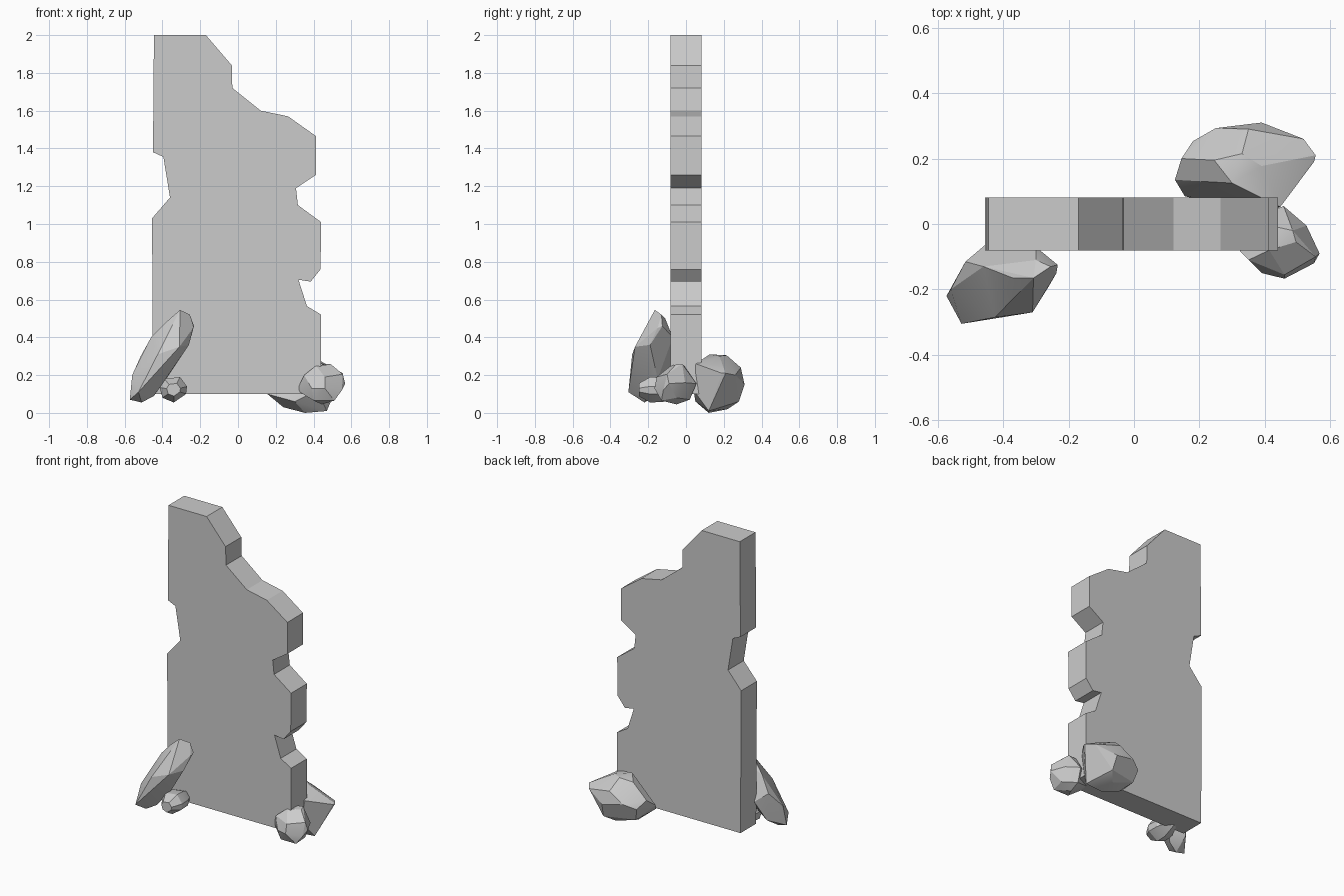
import bpy, bmesh, math


def finish(bm, name, smooth=False):
    bmesh.ops.recalc_face_normals(bm, faces=bm.faces[:])
    mesh = bpy.data.meshes.new(name)
    bm.to_mesh(mesh)
    bm.free()
    ob = bpy.data.objects.new(name, mesh)
    bpy.context.collection.objects.link(ob)
    if smooth:
        bpy.ops.object.select_all(action='DESELECT')
        ob.select_set(True)
        bpy.context.view_layer.objects.active = ob
        bpy.ops.object.shade_smooth_by_angle(angle=math.radians(22))
    return ob


def slab(name, outline, half):
    bm = bmesh.new()
    face = bm.faces.new([bm.verts.new((x, -half, z)) for x, z in outline])
    ext = bmesh.ops.extrude_face_region(bm, geom=[face])
    moved = [v for v in ext["geom"] if isinstance(v, bmesh.types.BMVert)]
    bmesh.ops.translate(bm, verts=moved, vec=(0, 2 * half, 0))
    return finish(bm, name)


def rock(name, corners):
    # faceted boulder: hull of its corners, nearly flat facets merged
    bm = bmesh.new()
    for c in corners:
        bm.verts.new(c)
    hull = bmesh.ops.convex_hull(bm, input=bm.verts[:])
    loose = [v for v in bm.verts if not v.link_faces]
    bmesh.ops.delete(bm, geom=loose, context='VERTS')
    bmesh.ops.dissolve_limit(bm, angle_limit=math.radians(8),
                             verts=bm.verts[:], edges=bm.edges[:])
    return finish(bm, name, smooth=True)


# broken upright wall
slab("broken_slab", [
    (-.45, .1), (.44, .1), (.44, .52), (.365, .565), (.32, .705), (.385, .695),
    (.437, .76), (.44, 1.01), (.317, 1.10), (.307, 1.19), (.413, 1.26),
    (.413, 1.465), (.265, 1.57), (.12, 1.6), (-.03, 1.72), (-.033, 1.84),
    (-.17, 2), (-.445, 2), (-.45, 1.38), (-.395, 1.355), (-.36, 1.14),
    (-.455, 1.03)], .081)

# tall leaning rock, front left
rock("leaning_rock", [
    (-.307, -.165, .545), (-.255, -.13, .52), (-.30, -.11, .5), (-.233, -.125, .46),
    (-.237, -.15, .45), (-.31, -.27, .35), (-.425, -.285, .31), (-.527, -.305, .11),
    (-.26, -.19, .36), (-.38, -.15, .18), (-.445, -.2, .09), (-.51, -.22, .055),
    (-.573, -.22, .07), (-.56, -.2, .2), (-.515, -.115, .3), (-.46, -.13, .4),
    (-.37, -.165, .49), (-.45, -.06, .25), (-.30, -.07, .4), (-.5, -.12, .12)])

# small pebble: one outline at three depths
outline = [(-.415, .135), (-.39, .18), (-.307, .19), (-.27, .14),
           (-.275, .1), (-.34, .055), (-.4, .08)]
rock("pebble", [(-.34 + (x + .34) * s, y, .122 + (z - .122) * s)
                for y, s in ((-.25, .5), (-.19, 1), (-.12, .95), (-.04, .4))
                for x, z in outline])

# big boulder, back right
rock("back_boulder", [
    (.125, .135, .15), (.145, .2, .2), (.155, .085, .1), (.18, .253, .15),
    (.25, .293, .18), (.245, .195, .29), (.30, .125, .31), (.33, .215, .305),
    (.39, .177, .30), (.35, .29, .24), (.39, .31, .15), (.518, .26, .2),
    (.555, .21, .21), (.55, .19, .21), (.447, .052, .26), (.24, .15, .03),
    (.355, .12, 0), (.47, .12, .01), (.487, .16, .06), (.35, .22, .02),
    (.4, .28, .06), (.2, .23, .07), (.3, .05, .06), (.42, .04, .12)])

# rounded rock, front right corner
rock("corner_rock", [
    (.312, -.07, .12), (.35, -.11, .2), (.413, -.08, .25), (.44, -.01, .25),
    (.485, -.02, .26), (.495, -.055, .255), (.46, -.155, .19), (.39, -.15, .13),
    (.46, -.167, .13), (.555, -.1, .205), (.567, -.09, .155), (.55, -.12, .12),
    (.527, -.005, .16), (.457, .055, .155), (.4, .03, .16), (.444, -.05, .045),
    (.4, -.13, .065), (.51, -.13, .065), (.52, -.05, .08), (.45, .02, .07),
    (.35, -.02, .1)])
